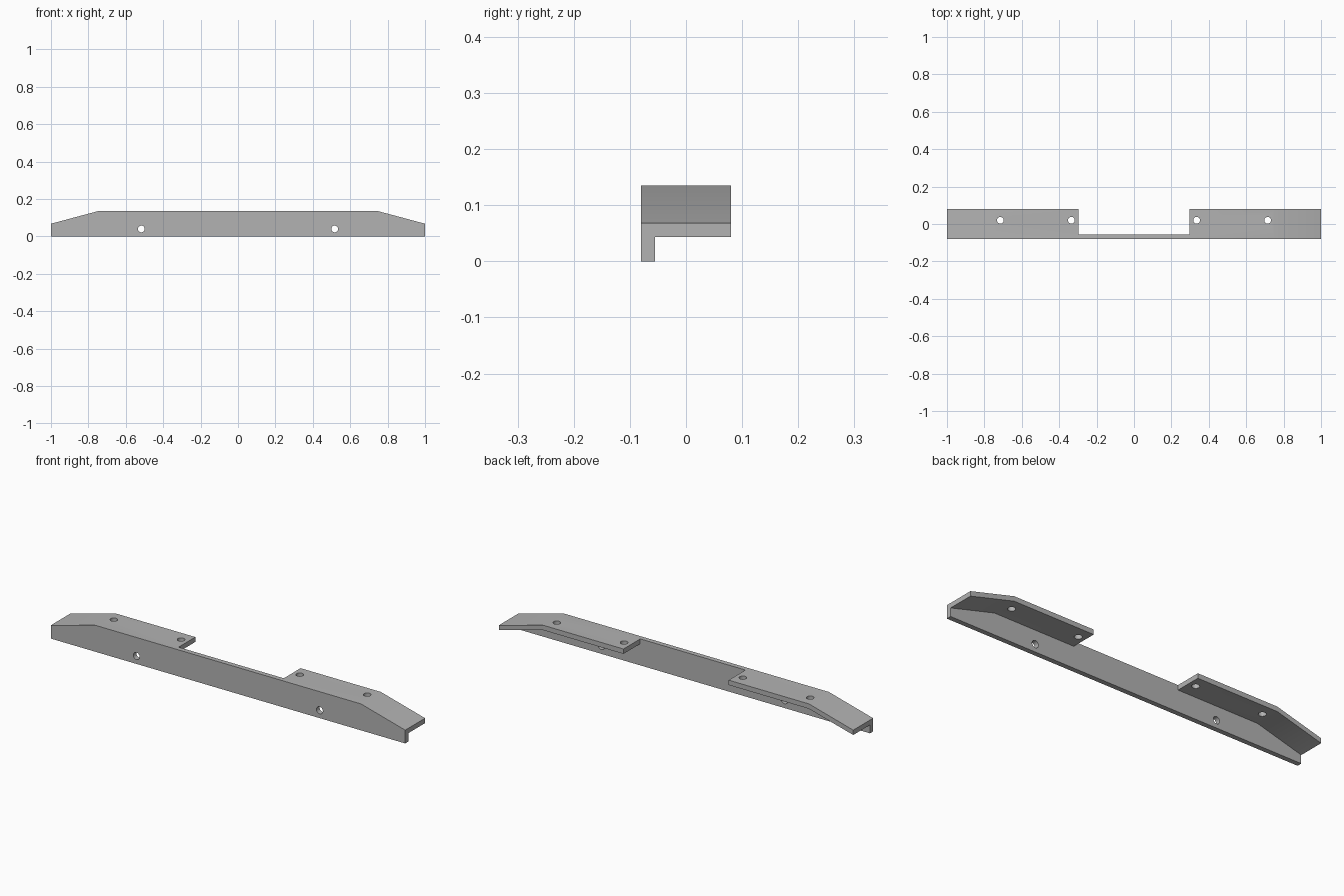
import bpy, bmesh
from mathutils import Matrix, Vector

if "Cube" in bpy.data.objects:
    bpy.data.objects.remove(bpy.data.objects["Cube"], do_unlink=True)

FRONT, BACK, INNER = -0.08, 0.08, -0.055   # depth of the faces
BEND, TOP, END_TOP = 0.75, 0.135, 0.068    # sloped ends
THICK, GAP = 0.025, 0.297                  # flange thickness, half gap
HOLE = 0.018

grey = bpy.data.materials.new("grey metal")
grey.use_nodes = True
grey.diffuse_color = (0.45, 0.45, 0.45, 1)
grey.node_tree.nodes["Principled BSDF"].inputs["Base Color"].default_value = (0.45, 0.45, 0.45, 1)


def finish(bm, name):
    bmesh.ops.recalc_face_normals(bm, faces=bm.faces)
    mesh = bpy.data.meshes.new(name)
    bm.to_mesh(mesh)
    bm.free()
    mesh.materials.append(grey)
    obj = bpy.data.objects.new(name, mesh)
    bpy.context.collection.objects.link(obj)
    return obj


def extruded(name, half, y0, y1):
    """Mirror a half outline (x, z) across x = 0 and extrude it along y."""
    outline = half + [(-x, z) for x, z in reversed(half)]
    bm = bmesh.new()
    face = bm.faces.new([bm.verts.new((x, y0, z)) for x, z in outline])
    side = bmesh.ops.extrude_face_region(bm, geom=[face])["geom"]
    verts = [v for v in side if isinstance(v, bmesh.types.BMVert)]
    bmesh.ops.translate(bm, verts=verts, vec=(0, y1 - y0, 0))
    return finish(bm, name)


def drill(name, centre, axis, length):
    bm = bmesh.new()
    turn = Vector((0, 0, 1)).rotation_difference(Vector(axis)).to_matrix().to_4x4()
    bmesh.ops.create_cone(bm, cap_ends=True, segments=32, radius1=HOLE, radius2=HOLE,
                          depth=length, matrix=Matrix.Translation(centre) @ turn)
    return finish(bm, name)


def cut(target, cutter):
    cutter.hide_render = True
    mod = target.modifiers.new("cut", 'BOOLEAN')
    mod.operation, mod.solver, mod.object = 'DIFFERENCE', 'EXACT', cutter
    bpy.context.view_layer.objects.active = target
    bpy.ops.object.modifier_apply(modifier=mod.name)
    bpy.data.objects.remove(cutter, do_unlink=True)


# Solid bar with sloped ends
bracket = extruded("angle_bracket", [(1, 0), (1, END_TOP), (BEND, TOP)], FRONT, BACK)

# Hollow the underside and open the gap between the two flanges
slope = (TOP - END_TOP) / (1 - BEND)
under = TOP - THICK
cut(bracket, extruded("hollow_cutter", [
    (1.1, -0.1), (1.1, under - slope * (1.1 - BEND)), (BEND, under),
    (GAP, under), (GAP, 0.3)], INNER, 0.2))

# Screw holes in the flanges and the front plate
for s in (-1, 1):
    for x in (0.335, 0.715):
        cut(bracket, drill("flange_drill", (s * x, 0.02, 0.12), (0, 0, 1), 0.1))
    cut(bracket, drill("plate_drill", (s * 0.517, -0.07, 0.04), (0, 1, 0), 0.1))

# Flat faces with smooth hole walls
bpy.ops.object.select_all(action='DESELECT')
bracket.select_set(True)
bpy.context.view_layer.objects.active = bracket
bpy.ops.object.shade_smooth_by_angle(angle=0.5)
